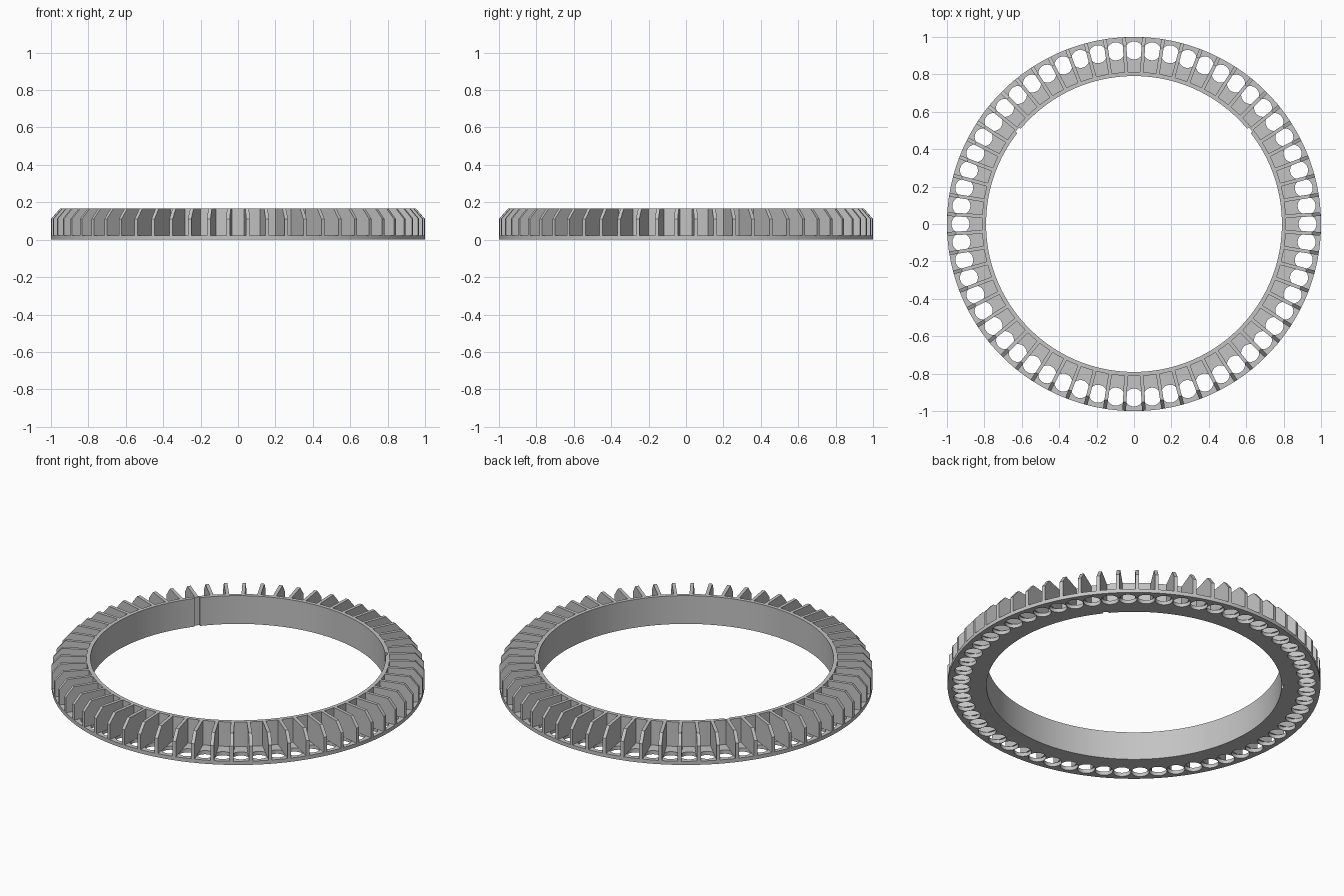
import bpy, bmesh, math
from mathutils import Matrix, Vector

COUNT = 60                  # fins and vent holes around the ring
STEP = math.tau / COUNT
HEIGHT = 0.167
PLATE = 0.022               # base plate thickness
BORE, WALL = 0.791, 0.813   # inner wall radii

old = bpy.data.objects.get("Cube")
if old:
    bpy.data.objects.remove(old, do_unlink=True)

grey = bpy.data.materials.new("plain grey")
grey.use_nodes = True
colour = (0.55, 0.55, 0.55, 1)
grey.diffuse_color = colour
grey.node_tree.nodes["Principled BSDF"].inputs["Base Color"].default_value = colour


def make_object(name, bm):
    bmesh.ops.recalc_face_normals(bm, faces=bm.faces)
    mesh = bpy.data.meshes.new(name)
    bm.to_mesh(mesh)
    bm.free()
    mesh.materials.append(grey)
    obj = bpy.data.objects.new(name, mesh)
    bpy.context.collection.objects.link(obj)
    return obj


def revolve(name, profile, steps):
    bm = bmesh.new()
    verts = [bm.verts.new((r, 0, z)) for r, z in profile]
    edges = [bm.edges.new((v, verts[i - 1])) for i, v in enumerate(verts)]
    bmesh.ops.spin(bm, geom=verts + edges, cent=(0, 0, 0), axis=(0, 0, 1),
                   angle=math.tau, steps=steps, use_merge=True)
    bmesh.ops.remove_doubles(bm, verts=bm.verts, dist=1e-5)
    return make_object(name, bm)


# Inner wall and base plate as one L-shaped ring
ring = revolve("ring_body", [(BORE, 0), (1, 0), (1, PLATE), (WALL, PLATE),
                             (WALL, HEIGHT), (BORE, HEIGHT)], 180)

# Cutters: round vent holes, plus two upright grooves in the bore
bm = bmesh.new()
for i in range(COUNT):
    place = Matrix.Rotation(i * STEP, 4, 'Z') @ Matrix.Translation((0.928, 0, 0))
    bmesh.ops.create_cone(bm, cap_ends=True, segments=32, radius1=0.048,
                          radius2=0.048, depth=0.1, matrix=place)
for angle in (39, 141):
    place = (Matrix.Rotation(math.radians(angle), 4, 'Z')
             @ Matrix.Translation((BORE, 0, HEIGHT / 2))
             @ Matrix.Diagonal((0.024, 0.03, 0.3, 1)))
    bmesh.ops.create_cube(bm, size=1, matrix=place)
cutter = make_object("hole_cutter", bm)
cutter.hide_render = True

cut = ring.modifiers.new("holes", 'BOOLEAN')
cut.object = cutter
cut.operation = 'DIFFERENCE'
cut.solver = 'EXACT'
bpy.context.view_layer.objects.active = ring
ring.select_set(True)
bpy.ops.object.modifier_apply(modifier=cut.name)
bpy.data.objects.remove(cutter, do_unlink=True)
bpy.ops.object.shade_smooth_by_angle(angle=math.radians(30))

# Radial fins with a chamfered outer top corner, set between the holes
bm = bmesh.new()
outline = [(WALL - 0.002, PLATE - 0.001), (0.9995, PLATE - 0.001),
           (0.9995, 0.112), (0.952, HEIGHT), (WALL - 0.002, HEIGHT)]
thickness = 0.019
for i in range(COUNT):
    turn = Matrix.Rotation((i + 0.5) * STEP, 4, 'Z')
    face = bm.faces.new([bm.verts.new(turn @ Vector((r, -thickness / 2, z)))
                         for r, z in outline])
    side = bmesh.ops.extrude_face_region(bm, geom=[face])["geom"]
    moved = [v for v in side if isinstance(v, bmesh.types.BMVert)]
    bmesh.ops.translate(bm, verts=moved, vec=turn @ Vector((0, thickness, 0)))
make_object("cooling_fins", bm)
